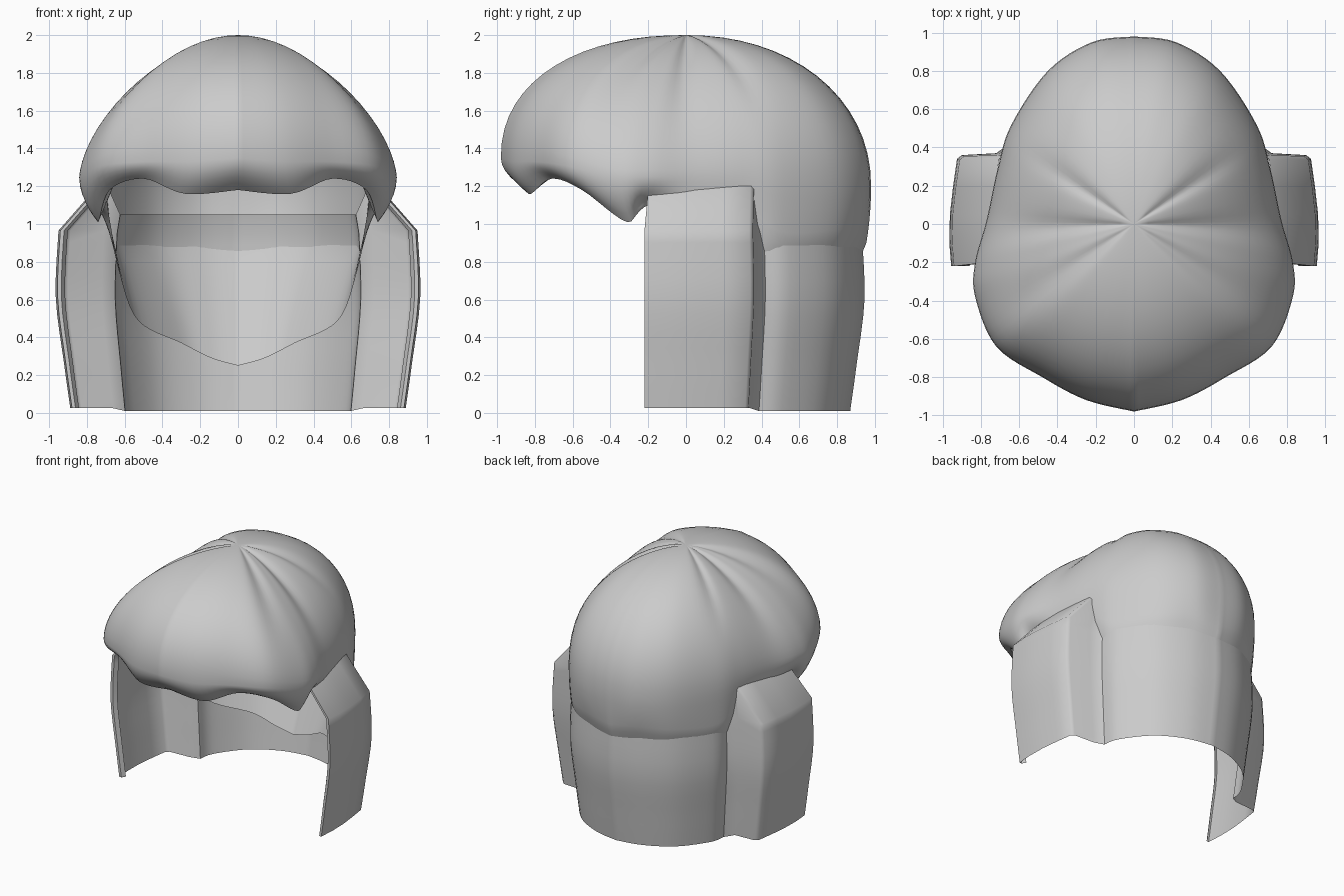
import bpy, bmesh, math
from mathutils import Vector

if "Cube" in bpy.data.objects:
    bpy.data.objects.remove(bpy.data.objects["Cube"])


def catmull(rows, steps):
    """Smooth interpolation through rows of numbers, end rows included."""
    rows = [Vector(r) for r in rows]
    out = []
    for i in range(len(rows) - 1):
        a, b = rows[max(i - 1, 0)], rows[i]
        c, d = rows[i + 1], rows[min(i + 2, len(rows) - 1)]
        for k in range(steps):
            t = k / steps
            out.append(0.5 * (2 * b + (c - a) * t + (2 * a - 5 * b + 4 * c - d) * t * t
                              + (3 * b - a - 3 * c + d) * t ** 3))
    return out + [rows[-1]]


def half_sheet(name, columns, flip=False):
    """Skin columns of points (right half), mirror across x and shade smooth."""
    bm = bmesh.new()
    grid = [[bm.verts.new(p) for p in col] for col in columns]
    for a, b in zip(grid, grid[1:]):
        for i in range(len(a) - 1):
            quad = (a[i], a[i + 1], b[i + 1], b[i])
            bm.faces.new(quad[::-1] if flip else quad)
    geom = bm.verts[:] + bm.edges[:] + bm.faces[:]
    bmesh.ops.mirror(bm, geom=geom, axis='X', merge_dist=0.0)
    bmesh.ops.remove_doubles(bm, verts=bm.verts, dist=0.0005)
    bmesh.ops.recalc_face_normals(bm, faces=bm.faces)
    me = bpy.data.meshes.new(name)
    bm.to_mesh(me)
    bm.free()
    ob = bpy.data.objects.new(name, me)
    bpy.context.collection.objects.link(ob)
    bpy.ops.object.select_all(action='DESELECT')
    ob.select_set(True)
    bpy.context.view_layer.objects.active = ob
    bpy.ops.object.shade_smooth_by_angle(angle=math.radians(45))
    return ob


# Crown: stations from forehead to nape
# widest ring xyz, hem xyz, inner hairline xyz, dome roundness
stations = [
    (0, -.98, 1.35, 0, -.84, 1.18, 0, -.72, 1.30, 2.2),
    (.25, -.92, 1.33, .28, -.82, 1.16, .25, -.68, 1.30, 2.2),
    (.48, -.80, 1.33, .50, -.71, 1.24, .45, -.58, 1.30, 2.1),
    (.72, -.64, 1.31, .68, -.55, 1.18, .60, -.45, 1.30, 1.85),
    (.83, -.38, 1.25, .74, -.31, 1.01, .68, -.25, 1.15, 1.65),
    (.83, -.20, 1.25, .75, -.23, 1.12, .69, -.10, 1.10, 1.6),
    (.77, .02, 1.25, .75, .02, 1.10, .67, .05, .97, 1.65),
    (.71, .30, 1.25, .69, .30, 1.05, .63, .20, .75, 1.8),
    (.64, .52, 1.20, .64, .50, .90, .53, .38, .49, 2.0),
    (.45, .80, 1.20, .44, .78, .91, .30, .60, .37, 2.1),
    (.22, .95, 1.20, .20, .92, .93, .14, .66, .29, 2.1),
    (0, .98, 1.20, 0, .955, .90, 0, .68, .25, 2.1),
]
STEPS = 6
grooves = (3.4, 5.8, 7.7)
columns = []
for n, row in enumerate(catmull(stations, STEPS)):
    ring, hem, inner, p = Vector(row[0:3]), Vector(row[3:6]), Vector(row[6:9]), row[9]
    dent = sum(math.exp(-((n / STEPS - g) / 0.4) ** 2) for g in grooves)
    col = []
    for k in range(16):                                   # dome
        u = math.sin(k / 16 * math.pi / 2)
        h = (1 - u ** p) ** (1 / p)
        z = ring.z + (2 - ring.z) * h - 0.025 * dent * math.sin(math.pi * u)
        col.append(Vector((ring.x * u, ring.y * u, z)))
    mid = Vector((ring.x, ring.y, (ring.z + hem.z) / 2))
    for k in range(5):                                    # roll down to the hem
        t = k / 5
        col.append(ring * (1 - t) ** 2 + mid * 2 * t * (1 - t) + hem * t * t)
    for k in range(6):                                    # tuck in to the hairline
        col.append(hem.lerp(inner, k / 5))
    columns.append(col)
half_sheet("hair_crown", columns)

# Long hair: plan outline of side lock and back, scaled at each height
lock = [(.915, -.19), (.935, -.22), (.955, -.22), (.965, -.1), (.962, .05),
        (.945, .2), (.925, .34), (.90, .36), (.72, .37)]
back = catmull([(.65, .42), (.62, .55), (.45, .77), (.22, .90), (0, .945)], 5)
levels = catmull([(.01, .92), (.25, .955), (.6, 1.0), (.95, .985)], 4)
columns = []
for x, y in lock + [tuple(v) for v in back]:
    col = [Vector((x * s, y * (s if y > 0 else 1), z + (.015 if x > .7 else 0)))
           for z, s in levels]
    if x > .8:                                            # lock shoulder slopes in
        col.append(Vector((x - .22, y * .9 if y < 0 else y, 1.2)))
    else:
        col.append(Vector((x * .96, y * .96, 1.2 if x > .7 else 1.05)))
    columns.append(col)
half_sheet("long_hair", columns)
